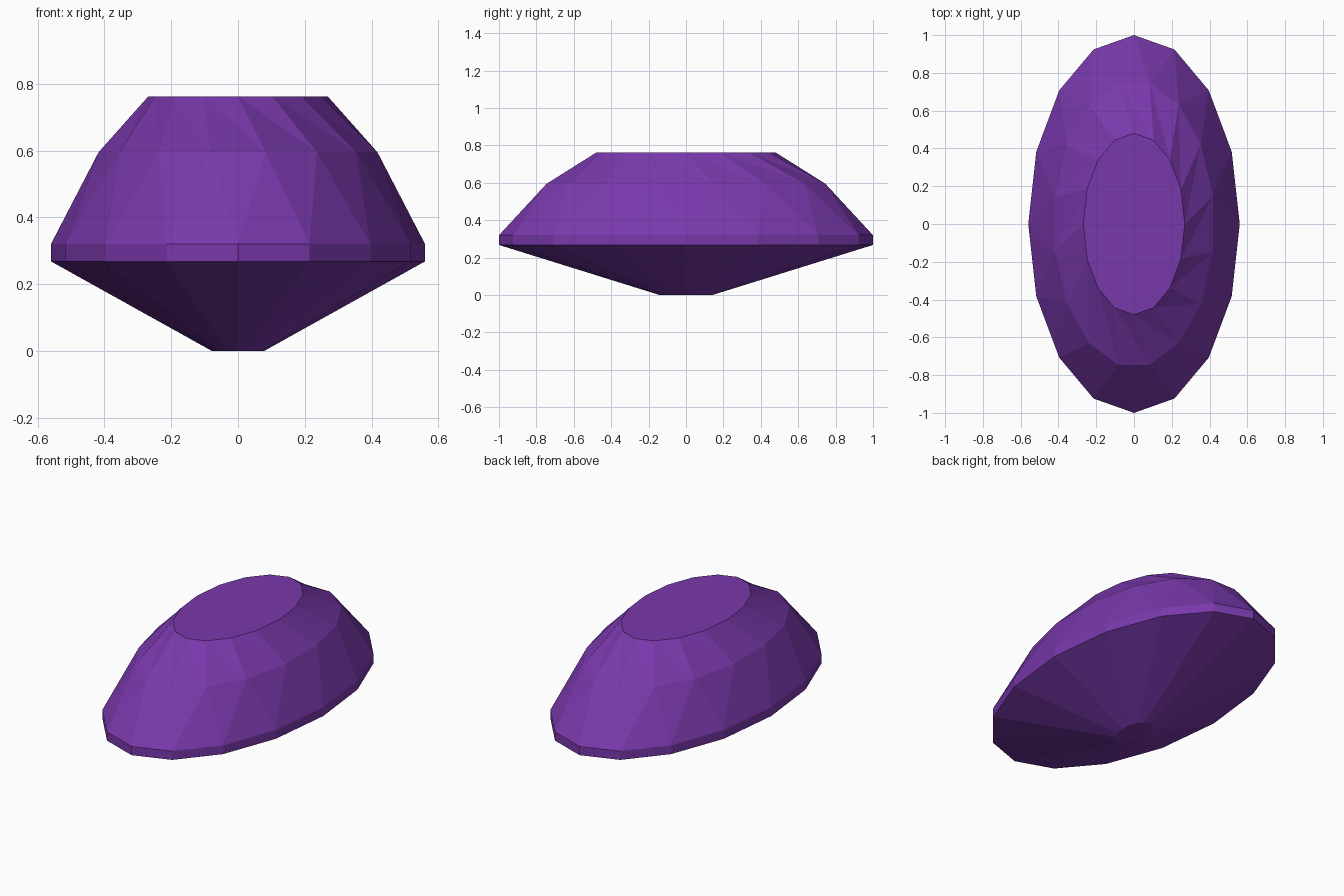
import bpy, bmesh, math

if "Cube" in bpy.data.objects:
    bpy.data.objects.remove(bpy.data.objects["Cube"])

SIDES = 16
ASPECT = 0.56  # width relative to length

# (radius along y, height, turn in facet steps), from bottom to top
RINGS = [
    (0.14, 0.0, 0.0),     # culet
    (1.0, 0.268, 0.0),    # girdle lower edge
    (1.0, 0.32, 0.0),     # girdle upper edge
    (0.76, 0.595, 0.5),   # crown break, turned half a facet
    (0.48, 0.762, 0.0),   # table
]


def add_ring(bm, radius, z, turn):
    step = 2 * math.pi / SIDES
    return [bm.verts.new((ASPECT * radius * math.cos((i + turn) * step),
                          radius * math.sin((i + turn) * step), z))
            for i in range(SIDES)]


def bridge(bm, low, high):
    for i in range(SIDES):
        j = (i + 1) % SIDES
        bm.faces.new((low[i], low[j], high[i]))
        bm.faces.new((low[j], high[j], high[i]))


# Oval cut gem
bm = bmesh.new()
rings = [add_ring(bm, *r) for r in RINGS]
for low, high in zip(rings, rings[1:]):
    bridge(bm, low, high)
bm.faces.new(rings[-1])
bm.faces.new(rings[0][::-1])

mesh = bpy.data.meshes.new("oval_gem")
bm.to_mesh(mesh)
bm.free()
gem = bpy.data.objects.new("oval_gem", mesh)
bpy.context.collection.objects.link(gem)

# Purple stone
mat = bpy.data.materials.new("purple_stone")
mat.diffuse_color = (0.19, 0.04, 0.41, 1.0)
mat.use_nodes = True
mat.node_tree.nodes["Principled BSDF"].inputs["Base Color"].default_value = mat.diffuse_color
mesh.materials.append(mat)
